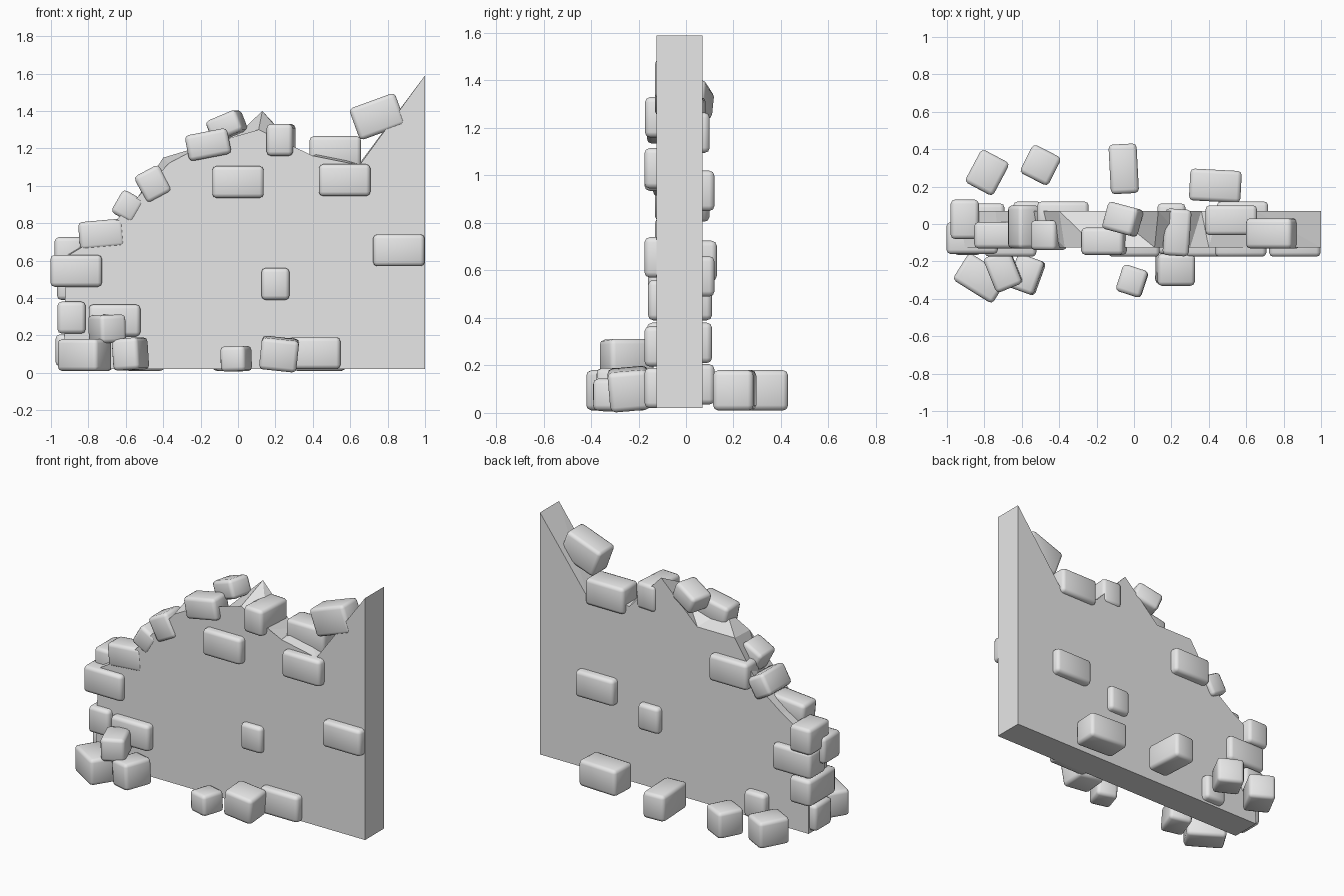
import bpy
import bmesh
from math import radians
from mathutils import Vector

default_cube = bpy.data.objects.get("Cube")
if default_cube:
    bpy.data.objects.remove(default_cube, do_unlink=True)

# One plain stone colour
stone = bpy.data.materials.new("light_grey_stone")
stone.use_nodes = True
grey = (0.8, 0.8, 0.8, 1)
stone.diffuse_color = grey
stone.node_tree.nodes["Principled BSDF"].inputs["Base Color"].default_value = grey

WALL_FRONT, WALL_BACK = -0.125, 0.07


def add_object(name, bm):
    """Turn a finished bmesh into a scene object with the stone material."""
    bmesh.ops.recalc_face_normals(bm, faces=bm.faces)
    mesh = bpy.data.meshes.new(name)
    bm.to_mesh(mesh)
    bm.free()
    mesh.materials.append(stone)
    obj = bpy.data.objects.new(name, mesh)
    bpy.context.scene.collection.objects.link(obj)
    return obj


def add_wall(name, front_outline, back_outline):
    """Join a front and a back outline into one broken slab of masonry."""
    bm = bmesh.new()
    front = [bm.verts.new((x, WALL_FRONT, z)) for x, z in front_outline]
    back = [bm.verts.new((x, WALL_BACK, z)) for x, z in back_outline]
    bm.faces.new(front)
    bm.faces.new(reversed(back))
    count = len(front)
    for i in range(count):
        j = (i + 1) % count
        bm.faces.new((front[i], back[i], back[j], front[j]))
    bmesh.ops.triangulate(bm, faces=bm.faces)
    return add_object(name, bm)


def add_brick(name, centre, size, lean=0, turn=0, pitch=0):
    """Rounded brick: lean rolls it in the wall plane, turn spins it about z."""
    bm = bmesh.new()
    bmesh.ops.create_cube(bm, size=1)
    bmesh.ops.scale(bm, vec=Vector(size), verts=bm.verts)
    bmesh.ops.bevel(bm, geom=bm.edges[:], offset=0.022, segments=2,
                    profile=0.5, affect="EDGES")
    for face in bm.faces:
        face.smooth = True
    obj = add_object(name, bm)
    obj.location = centre
    obj.rotation_euler = (radians(pitch), radians(-lean), radians(turn))
    return obj


def add_spanning_brick(name, x, z, width, height, near, far, lean=0, turn=0):
    """Brick given by the depth range it fills, for those set in the wall."""
    return add_brick(name, (x, (near + far) / 2, z),
                     (width, far - near, height), lean, turn)


# Broken wall, its crumbled top edge differing between front and back
add_wall(
    "broken_wall",
    [(1, 0.02), (1, 1.59), (0.65, 1.11), (0.4, 1.16), (0.3, 1.2),
     (0.11, 1.3), (-0.2, 1.21), (-0.37, 1.12), (-0.53, 0.79),
     (-0.72, 0.74), (-0.92, 0.62), (-0.93, 0.02)],
    [(1, 0.02), (1, 1.59), (0.65, 1.12), (0.45, 1.18), (0.36, 1.15),
     (0.13, 1.4), (-0.13, 1.15), (-0.4, 1.15), (-0.58, 0.87),
     (-0.74, 0.75), (-0.92, 0.64), (-0.93, 0.02)])

# Bricks standing proud of the front and back faces
FULL, HALF, COURSE = 0.275, 0.15, 0.17
for name, x, z, width in [
        ("front_brick_upper_middle", 0, 1.02, FULL),
        ("front_brick_upper_left", 0.57, 1.03, FULL),
        ("front_brick_far_left", 0.86, 0.655, FULL),
        ("front_brick_low_right", -0.66, 0.28, FULL),
        ("front_brick_foot", 0.41, 0.105, FULL)]:
    add_spanning_brick(name, x, z, width, COURSE, -0.175, -0.03)

for name, x, z, width in [
        ("back_brick_left", 0.58, 0.575, FULL),
        ("back_brick_right", -0.38, 0.935, FULL),
        ("back_brick_foot", -0.57, 0.12, HALF)]:
    add_spanning_brick(name, x, z, width, COURSE, -0.02, 0.12)

add_spanning_brick("through_brick", 0.2, 0.475, HALF, COURSE, -0.16, 0.11)

# Toothed bricks stacked up the right-hand end
for name, x, z, width, near, far in [
        ("end_brick_bottom", -0.9, 0.12, HALF, -0.11, 0.06),
        ("end_brick_second", -0.89, 0.295, HALF, -0.165, 0.11),
        ("end_brick_third", -0.83, 0.475, FULL, -0.06, 0.11),
        ("end_brick_fourth", -0.865, 0.545, FULL, -0.16, 0.01),
        ("end_brick_top", -0.905, 0.64, HALF, -0.08, 0.13)]:
    add_spanning_brick(name, x, z, width, COURSE, near, far)

# Loose bricks lying along the crumbled top edge
for name, x, z, width, height, near, far, lean, turn in [
        ("ledge_brick_low", -0.73, 0.74, 0.24, 0.15, -0.13, 0.01, 5, 0),
        ("ledge_brick_small", -0.59, 0.89, 0.13, 0.14, -0.13, 0.1, -30, 0),
        ("ledge_brick_middle", -0.455, 1.01, 0.15, 0.16, -0.14, 0.02, 28, 0),
        ("crest_brick_front", -0.16, 1.22, 0.23, 0.14, -0.165, -0.02, 11, 0),
        ("crest_brick_back", -0.06, 1.32, 0.18, 0.12, -0.05, 0.1, 22, -15),
        ("peak_brick", 0.23, 1.245, 0.14, 0.17, -0.17, 0.08, 0, -4),
        ("saddle_brick", 0.52, 1.18, FULL, COURSE, -0.06, 0.1, 0, 0),
        ("slope_brick", 0.745, 1.37, 0.26, 0.18, -0.13, 0.03, 20, 0)]:
    add_spanning_brick(name, x, z, width, height, near, far, lean, turn)

# Fallen bricks on the ground in front
add_brick("front_rubble_long", (-0.82, -0.29, 0.095),
          (0.25, 0.17, COURSE), turn=-32)
add_brick("front_rubble_short", (-0.575, -0.27, 0.1),
          (HALF, 0.19, COURSE), turn=-20, lean=4)
add_brick("front_rubble_stacked", (-0.7, -0.25, 0.235),
          (HALF, 0.2, 0.15), turn=22, lean=2)
add_brick("front_rubble_small", (-0.01, -0.305, 0.075),
          (0.14, 0.15, 0.135), turn=-18, lean=2)
add_brick("front_rubble_tilted", (0.22, -0.24, 0.1),
          (0.2, COURSE, COURSE), lean=-6, pitch=5)

# Fallen bricks on the ground behind
for name, x, y, width, depth, turn in [
        ("back_rubble_right", -0.785, 0.275, COURSE, 0.2, -28),
        ("back_rubble_square", -0.5, 0.315, COURSE, COURSE, -27),
        ("back_rubble_middle", -0.055, 0.295, HALF, 0.265, 3),
        ("back_rubble_left", 0.435, 0.205, FULL, COURSE, -3)]:
    add_brick(name, (x, y, 0.095), (width, depth, COURSE), turn=turn)
